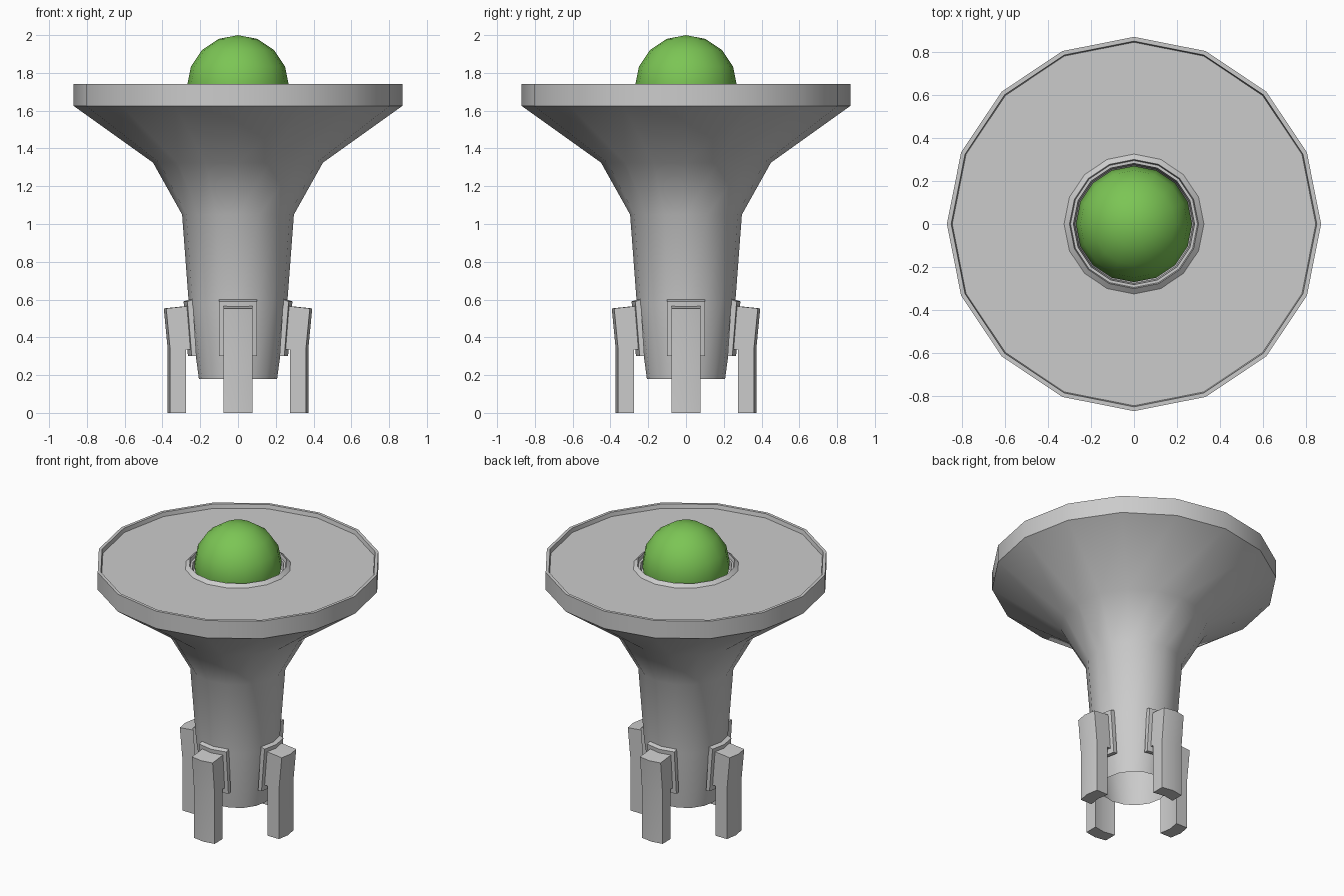
import bpy, bmesh, math
from mathutils import Matrix

if "Cube" in bpy.data.objects:
    bpy.data.objects.remove(bpy.data.objects["Cube"])

SIDES = 16

def finish(name, bm, smooth=30, recalc=True):
    if recalc:
        bmesh.ops.recalc_face_normals(bm, faces=bm.faces)
    mesh = bpy.data.meshes.new(name)
    bm.to_mesh(mesh)
    bm.free()
    ob = bpy.data.objects.new(name, mesh)
    bpy.context.collection.objects.link(ob)
    bpy.ops.object.select_all(action='DESELECT')
    ob.select_set(True)
    bpy.context.view_layer.objects.active = ob
    bpy.ops.object.shade_smooth_by_angle(angle=math.radians(smooth))
    return ob

def lathe(name, profile):
    """Open surface of revolution from (radius, z) points."""
    bm = bmesh.new()
    rings = []
    for r, z in profile:
        rings.append([bm.verts.new((r * math.cos(2 * math.pi * i / SIDES),
                                    r * math.sin(2 * math.pi * i / SIDES), z))
                      for i in range(SIDES)])
    for a, b in zip(rings, rings[1:]):
        for i in range(SIDES):
            j = (i + 1) % SIDES
            bm.faces.new((a[i], a[j], b[j], b[i]))
    return finish(name, bm, recalc=False)

def bracket(name, profile, half_width, sag, angle):
    """Radial (r, z) profile carried across three stations, bowed like the column."""
    bm = bmesh.new()
    rows = [[bm.verts.new((r - d, y, z)) for r, z in profile]
            for y, d in ((-half_width, sag), (0, 0), (half_width, sag))]
    n = len(profile)
    for a, b in zip(rows, rows[1:]):
        for i in range(n):
            j = (i + 1) % n
            bm.faces.new((a[i], a[j], b[j], b[i]))
    bm.faces.new(rows[0])
    bm.faces.new(rows[2])
    bm.transform(Matrix.Rotation(angle, 4, 'Z'))
    return finish(name, bm)

# Hollow column flaring into the dish, with rim, floor and collar
lathe("flared_column", [
    (0.207, 0.18), (0.26, 0.57), (0.296, 1.05), (0.45, 1.325),
    (0.87, 1.625), (0.87, 1.742), (0.85, 1.742), (0.845, 1.715),
    (0.325, 1.715), (0.30, 1.735), (0.295, 1.712), (0.282, 1.712),
    (0.275, 1.66)])

# Green dome set in the collar
bm = bmesh.new()
bmesh.ops.create_uvsphere(bm, u_segments=SIDES, v_segments=8, radius=0.27,
                          matrix=Matrix.Translation((0, 0, 1.73)))
dome = finish("dome", bm, 60)
green = bpy.data.materials.new("green")
green.diffuse_color = (0.2, 0.56, 0.09, 1)
green.use_nodes = True
green.node_tree.nodes["Principled BSDF"].inputs["Base Color"].default_value = green.diffuse_color
dome.data.materials.append(green)

# Four feet and the pads that clamp them to the column
leg = [(0.287, 0), (0.372, 0), (0.372, 0.335), (0.393, 0.553),
       (0.28, 0.565), (0.262, 0.335), (0.287, 0.335)]
pad = [(0.24, 0.30), (0.265, 0.30), (0.288, 0.59), (0.26, 0.60)]
for side, k in (("right", 0), ("back", 1), ("left", 2), ("front", 3)):
    bracket(side + "_leg", leg, 0.077, 0.013, k * math.pi / 2)
    bracket(side + "_pad", pad, 0.10, 0.02, k * math.pi / 2)
